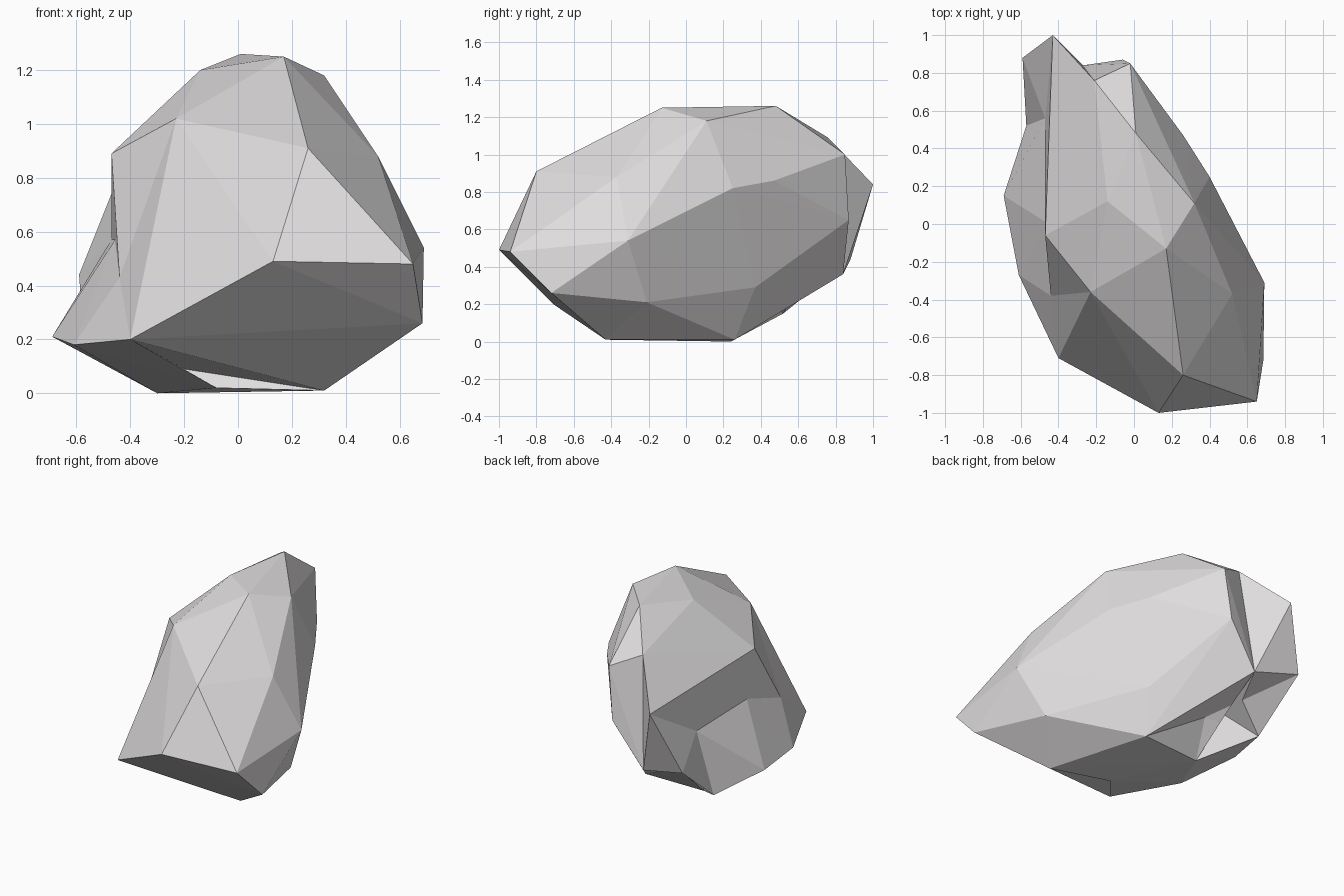
import bpy
import bmesh

cube = bpy.data.objects.get("Cube")
if cube:
    bpy.data.objects.remove(cube, do_unlink=True)

# Corner points of the rock, grouped by region
CROWN = {
    "ridge_end": (-.47, -.06, .89), "brow": (-.23, -.36, 1.02),
    "shoulder": (-.14, .12, 1.2), "peak_back": (.01, .48, 1.26),
    "peak_front": (.17, -.13, 1.25), "peak_side": (.32, .11, 1.18),
    "nape": (-.21, .76, 1.09), "nape_side": (-.02, .85, 1.0),
}
FLANK = {
    "nose_top": (.26, -.8, .91), "nose": (.13, -1, .49),
    "nose_side": (.65, -.94, .48), "jaw": (.685, -.72, .26),
    "cheek_top": (.52, -.37, .88), "cheek": (.69, -.31, .54),
    "cheek_low": (.54, -.21, .21), "side_top": (.4, .25, .82),
    "side_back": (.26, .47, .86), "side_low": (.19, .37, .29),
    "back_low": (.03, .6, .49), "back": (-.06, .87, .65),
    "heel": (-.27, .84, .36), "dent": (-.45, 0, .58),
    "dent_back": (-.47, .56, .57), "corner": (-.44, -.38, .43),
}
BASE = {
    "base_front": (.32, -.43, .01), "base_mid": (-.08, -.32, .02),
    "base_back": (-.3, .24, 0), "base_side": (.12, .26, .01),
}
OUTER = {
    "tail": (-.43, 1, .84), "tail_low": (-.59, .88, .44),
    "shelf_back": (-.57, .52, .15), "shelf": (-.69, .15, .21),
    "shelf_front": (-.61, -.27, .18), "front_low": (-.4, -.71, .2),
    "core": (-.05, .1, .55),
}
# Deepest and outermost points of the two hollows
HOLLOW = {
    "groove": (-.2, -.25, .09), "groove_out": (-.06, -.51, .02),
    "pocket": (-.22, .42, .2), "pocket_out": (-.35, .65, .12),
}
POINTS = {**CROWN, **FLANK, **BASE, **OUTER, **HOLLOW}


def chunk(name, corners):
    """Convex faceted block around the named corner points."""
    bm = bmesh.new()
    for corner in corners:
        bm.verts.new(POINTS[corner])
    hull = bmesh.ops.convex_hull(bm, input=bm.verts[:])
    loose = set(hull["geom_interior"]) | set(hull["geom_unused"])
    bmesh.ops.delete(bm, geom=[v for v in loose if isinstance(v, bmesh.types.BMVert)],
                     context="VERTS")
    bmesh.ops.recalc_face_normals(bm, faces=bm.faces[:])
    mesh = bpy.data.meshes.new(name)
    bm.to_mesh(mesh)
    bm.free()
    obj = bpy.data.objects.new(name, mesh)
    bpy.context.collection.objects.link(obj)
    return obj


# Main body, the blocks fused to it, then the hollows cut from it
rock = chunk("rock", [*CROWN, *FLANK, *BASE])
steps = [
    ("front_block", "UNION", "front_low corner brow nose_top nose jaw "
                             "base_front base_mid core"),
    ("shelf_block", "UNION", "shelf shelf_front shelf_back front_low corner dent "
                             "dent_back base_mid base_back core"),
    ("ridge_block", "UNION", "tail ridge_end shoulder nape heel dent dent_back core"),
    ("tail_block", "UNION", "tail tail_low shelf_back dent_back heel core"),
    ("front_groove", "DIFFERENCE", "groove groove_out front_low base_front base_mid"),
    ("back_pocket", "DIFFERENCE", "pocket pocket_out heel tail_low shelf_back "
                                  "base_back base_side"),
]

bpy.context.view_layer.objects.active = rock
for name, operation, corners in steps:
    block = chunk(name, corners.split())
    modifier = rock.modifiers.new(name, "BOOLEAN")
    modifier.operation = operation
    modifier.solver = "EXACT"
    modifier.object = block
    bpy.ops.object.modifier_apply(modifier=modifier.name)
    bpy.data.objects.remove(block, do_unlink=True)

# Plain stone colour, flat facets
stone = bpy.data.materials.new("stone_grey")
stone.use_nodes = True
colour = (.74, .72, .73, 1)
stone.diffuse_color = colour
stone.node_tree.nodes["Principled BSDF"].inputs["Base Color"].default_value = colour
rock.data.materials.clear()
rock.data.materials.append(stone)
for face in rock.data.polygons:
    face.material_index = 0
    face.use_smooth = False
